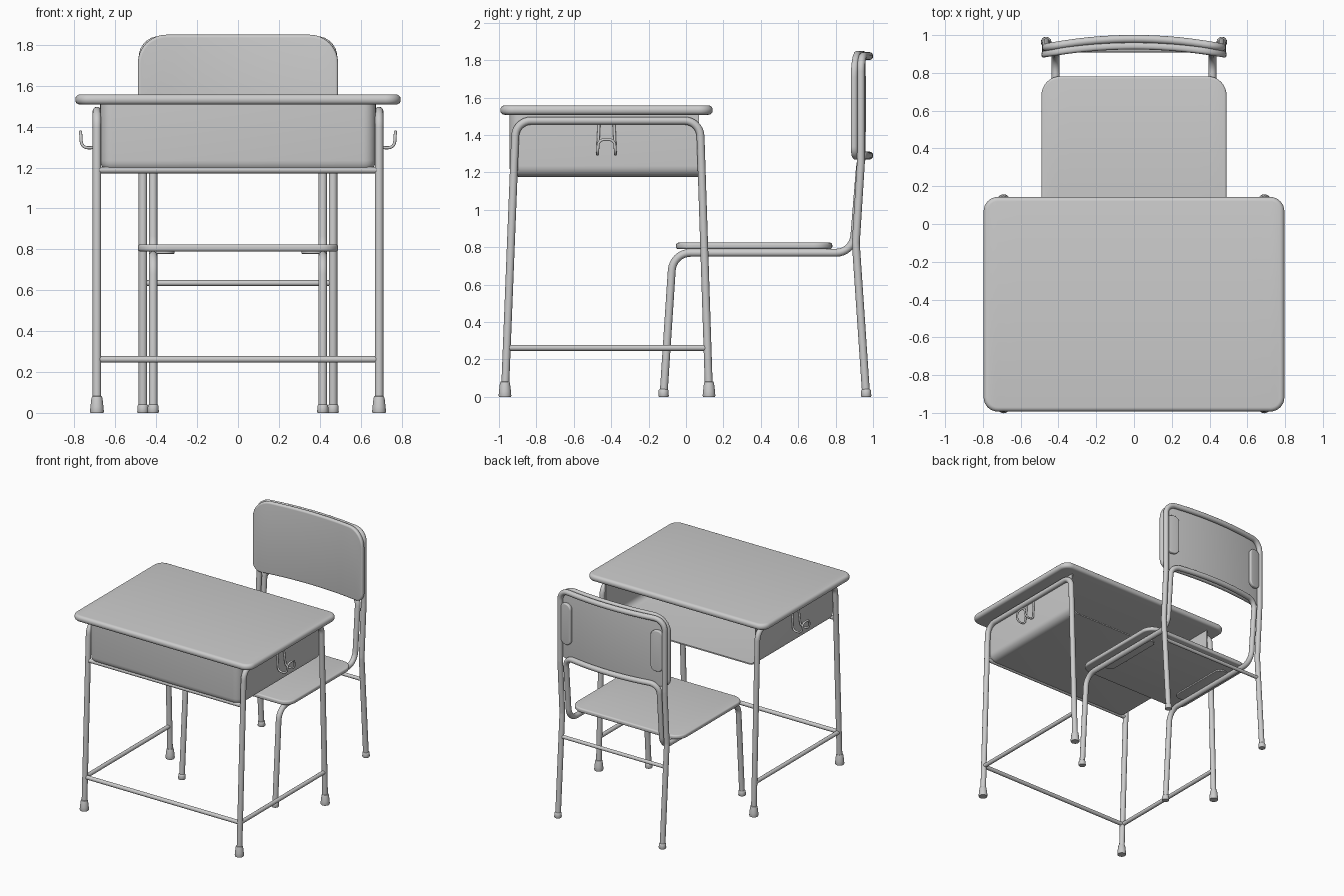
import bpy, bmesh
from math import sin, cos, pi, tan
from mathutils import Vector

if "Cube" in bpy.data.objects:
    bpy.data.objects.remove(bpy.data.objects["Cube"])


def fillet(pts, r, n=8):
    """Round the corners of a 3D polyline."""
    pts = [Vector(p) for p in pts]
    out = [pts[0]]
    for a, p, b in zip(pts, pts[1:], pts[2:]):
        da, db = (a - p), (b - p)
        lim = 0.49 * min(da.length, db.length)
        da.normalize()
        db.normalize()
        turn = pi - da.angle(db)
        if turn < 0.02:
            out.append(p)
            continue
        t = min(r * tan(turn / 2), lim)
        rad = t / tan(turn / 2)
        c = p + (da + db).normalized() * (rad / cos(turn / 2))
        s, e = (p + da * t - c).normalized(), (p + db * t - c).normalized()
        out += [c + s.slerp(e, i / n) * rad for i in range(n + 1)]
    return out + [pts[-1]]


def tube(name, pts, r, bend=0.1, warp=None):
    pts = fillet(pts, bend)
    if warp:
        pts = [warp(p) for p in pts]
    cu = bpy.data.curves.new(name, 'CURVE')
    cu.dimensions = '3D'
    cu.bevel_depth = r
    cu.bevel_resolution = 6
    cu.use_fill_caps = True
    sp = cu.splines.new('POLY')
    sp.points.add(len(pts) - 1)
    for q, p in zip(sp.points, pts):
        q.co = (*p, 1)
    ob = bpy.data.objects.new(name, cu)
    bpy.context.collection.objects.link(ob)
    return ob


def finish(name, bm):
    bmesh.ops.recalc_face_normals(bm, faces=bm.faces)
    me = bpy.data.meshes.new(name)
    bm.to_mesh(me)
    bm.free()
    ob = bpy.data.objects.new(name, me)
    bpy.context.collection.objects.link(ob)
    return ob


def slab(name, w, lo, hi, rlo, rhi, thick, e, place, k=8, m=14):
    """Rounded rectangle plate with rounded rim; place(u, v, t) maps to space."""
    def chain(w, v, r, s):
        c = [(-w + r - r * cos(i / k * pi / 2), v + s * (r * sin(i / k * pi / 2) - r)) for i in range(k + 1)]
        f = w - r
        mid = [(-f + 2 * f * i / m, v) for i in range(1, m)]
        return c + mid + [(-u, q) for u, q in reversed(c)]
    bm = bmesh.new()
    layers = []
    arc = [i / 5 * pi / 2 for i in range(6)]
    prof = [(e * (1 - sin(a)), e * (1 - cos(a))) for a in arc]
    prof += [(d, thick - t) for d, t in reversed(prof)]
    for d, t in prof:
        layers.append([[bm.verts.new(place(u, v, t)) for u, v in ch] for ch in
                       (chain(w - d, hi - d, rhi - d, 1), chain(w - d, lo + d, rlo - d, -1))])
    rings = [a + b[::-1] for a, b in layers]
    for p, q in zip(rings, rings[1:]):
        for i in range(len(p)):
            j = (i + 1) % len(p)
            bm.faces.new((p[i], p[j], q[j], q[i]))
    for a, b in (layers[0], layers[-1]):
        for i in range(len(a) - 1):
            bm.faces.new((a[i], a[i + 1], b[i + 1], b[i]))
    return finish(name, bm)


def lathe(name, x, y, prof, n=20):
    bm = bmesh.new()
    rings = [[bm.verts.new((x + r * cos(2 * pi * i / n), y + r * sin(2 * pi * i / n), z)) for i in range(n)]
             for r, z in prof]
    for p, q in zip(rings, rings[1:]):
        for i in range(n):
            j = (i + 1) % n
            bm.faces.new((p[i], p[j], q[j], q[i]))
    bm.faces.new(rings[0])
    bm.faces.new(rings[-1])
    return finish(name, bm)


# desk top
slab("desk_top", 0.796, -0.993, 0.143, 0.075, 0.075, 0.05, 0.023, lambda u, v, t: (u, v, 1.508 + t))

# book box, open at the top and towards the chair
bm = bmesh.new()
bmesh.ops.create_cube(bm, size=1)
bm.normal_update()
bmesh.ops.delete(bm, geom=[f for f in bm.faces if f.normal.y > 0.5 or f.normal.z > 0.5], context='FACES')
for v in bm.verts:
    v.co = (v.co.x * 1.338, -0.435 + v.co.y * 1.01, 1.345 + v.co.z * 0.33)
box = finish("book_box", bm)
bev = box.modifiers.new("round", 'BEVEL')
bev.width = 0.055
bev.segments = 6
bev.limit_method = 'ANGLE'
sol = box.modifiers.new("sheet", 'SOLIDIFY')
sol.thickness = 0.01
sol.offset = 0

DESK_FOOT = [(0.032, 0), (0.034, 0.006), (0.032, 0.03), (0.027, 0.072), (0.024, 0.08), (0.018, 0.083)]
CHAIR_FOOT = [(0.025, 0), (0.028, 0.005), (0.026, 0.035), (0.023, 0.04), (0.018, 0.042)]

for s, side in ((-1, "left"), (1, "right")):
    # desk side frame, feet and lower rail
    x = 0.69 * s
    tube("desk_leg_frame_" + side, [(x, -0.968, 0.02), (x, -0.91, 1.476), (x, 0.075, 1.476), (x, 0.123, 0.02)],
         0.021, 0.085)
    for y, end in ((-0.968, "front"), (0.123, "rear")):
        lathe(f"desk_foot_{end}_{side}", x, y, DESK_FOOT)
    tube("desk_side_rail_" + side, [(x, -0.957, 0.262), (x, 0.114, 0.262)], 0.016)
    # bag hook
    half = [(0.675, 0.04, 1.46), (0.69, 0.048, 1.297), (0.765, 0.048, 1.297), (0.77, 0.043, 1.375)]
    pts = [(s * a, -0.425 - b, c) for a, b, c in half] + [(s * a, -0.425 + b, c) for a, b, c in half[::-1]]
    tube("bag_hook_" + side, pts, 0.0075, 0.032)
    # chair feet
    lathe("chair_front_foot_" + side, 0.415 * s, -0.12, CHAIR_FOOT)
    lathe("chair_rear_foot_" + side, 0.465 * s, 0.963, CHAIR_FOOT)
    # mounting plates below the seat and behind the backrest
    slab("seat_bracket_" + side, 0.055, 0.1, 0.64, 0.05, 0.05, 0.014, 0.005,
         lambda u, v, t: (0.365 * s + u, v, 0.778 + t), m=4)
    slab("back_bracket_" + side, 0.05, 1.4, 1.73, 0.045, 0.045, 0.03, 0.009,
         lambda u, v, t: (0.405 * s + u, 0.913 + t + 0.045 * (1 - ((0.405 * s + u) / 0.49) ** 2), v), m=4)

# desk front rails
tube("desk_lower_front_rail", [(-0.69, -0.957, 0.262), (0.69, -0.957, 0.262)], 0.016)
tube("desk_upper_front_rail", [(-0.69, -0.922, 1.188), (0.69, -0.922, 1.188)], 0.016)


def bowed(w):
    def f(p):
        if p.z > 1.1:
            p = p + Vector((0, 0.045 * max(0, 1 - (p.x / w) ** 2), 0))
        return p
    return f


def chair_loop(name, x, path, top_z, bend):
    """Bent tube: up one side, across behind the backrest, down the other."""
    left = [(-x, y, z) for y, z in path]
    across = [(x * 0.64 * i / 6, 0.935, top_z) for i in range(-6, 7)]
    right = [(x, y, z) for y, z in path[::-1]]
    tube(name, left + across + right, 0.021, bend, bowed(x))


# chair frame
chair_loop("chair_seat_frame", 0.415, [(-0.12, 0.01), (-0.07, 0.77), (0.893, 0.77), (0.935, 1.29)], 1.29, 0.1)
chair_loop("chair_back_frame", 0.465, [(0.963, 0.01), (0.908, 0.82), (0.935, 1.25), (0.935, 1.822)], 1.822, 0.13)
tube("chair_rear_rail", [(-0.46, 0.922, 0.635), (0.46, 0.922, 0.635)], 0.014)

# seat and backrest
slab("seat", 0.49, -0.053, 0.782, 0.09, 0.1, 0.034, 0.012, lambda u, v, t: (u, v, 0.79 + t))
slab("backrest", 0.49, 1.268, 1.85, 0.07, 0.14, 0.036, 0.015,
     lambda u, v, t: (u, 0.879 + t + 0.045 * (1 - (u / 0.49) ** 2), v))

# smooth shading with sharp edges kept
bpy.ops.object.select_all(action='SELECT')
bpy.context.view_layer.objects.active = box
bpy.ops.object.convert(target='MESH')
bpy.ops.object.shade_smooth_by_angle(angle=0.7)
